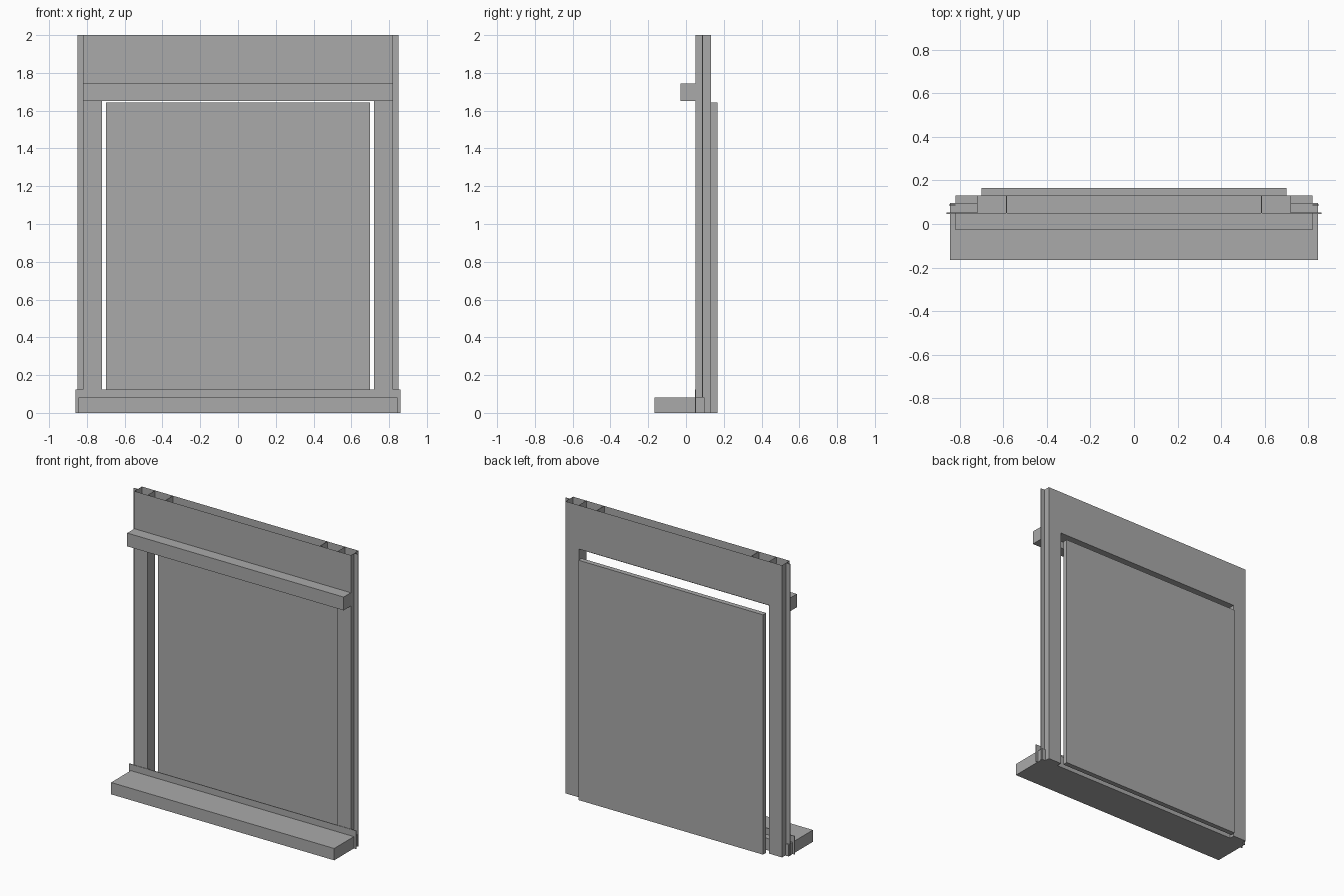
import bpy, bmesh
from mathutils import Vector

if "Cube" in bpy.data.objects:
    bpy.data.objects.remove(bpy.data.objects["Cube"])

grey = bpy.data.materials.new("mid_grey")
grey.diffuse_color = (0.4, 0.4, 0.4, 1)
grey.use_nodes = True
grey.node_tree.nodes["Principled BSDF"].inputs["Base Color"].default_value = grey.diffuse_color

DIRS = {"left": (-1, 0, 0), "right": (1, 0, 0), "top": (0, 0, 1), "bottom": (0, 0, -1)}


def box(name, x, y, z, open_sides=()):
    """Box from (min, max) ranges; named sides are left open."""
    bm = bmesh.new()
    bmesh.ops.create_cube(bm, size=1)
    for v in bm.verts:
        v.co = Vector([r[0] + (c + 0.5) * (r[1] - r[0]) for c, r in zip(v.co, (x, y, z))])
    bm.normal_update()
    gone = [f for f in bm.faces
            if any(f.normal.dot(Vector(DIRS[s])) > 0.9 for s in open_sides)]
    bmesh.ops.delete(bm, geom=gone, context="FACES")
    me = bpy.data.meshes.new(name)
    bm.to_mesh(me)
    bm.free()
    me.materials.append(grey)
    ob = bpy.data.objects.new(name, me)
    bpy.context.collection.objects.link(ob)
    return ob


WALL = (0.05, 0.132)

# Hollow wall: header between two stiles, open at the top
box("header", (-0.72, 0.72), WALL, (1.70, 2.0), ("top", "left", "right"))
for side, s in (("left", -1), ("right", 1)):
    def span(a, b):
        return tuple(sorted((s * a, s * b)))
    box(side + "_stile", span(0.72, 0.82), WALL, (0, 2.0), ("top",))
    # Thin fin along the outer side and rib inside the header
    box(side + "_fin", span(0.82, 0.85), (0.085, 0.089), (0, 2.0))
    box(side + "_header_rib", span(0.583, 0.587), WALL, (1.70, 2.0))

# Ledge across the header
box("ledge", (-0.82, 0.82), (-0.028, 0.05), (1.652, 1.743))

# Base plate and sill
box("base_plate", (-0.86, 0.86), (0.047, 0.052), (0, 0.125))
box("sill", (-0.845, 0.845), (-0.166, 0.097), (0, 0.081))

# Panel behind the opening
box("panel", (-0.70, 0.70), (0.132, 0.166), (0, 1.642))
